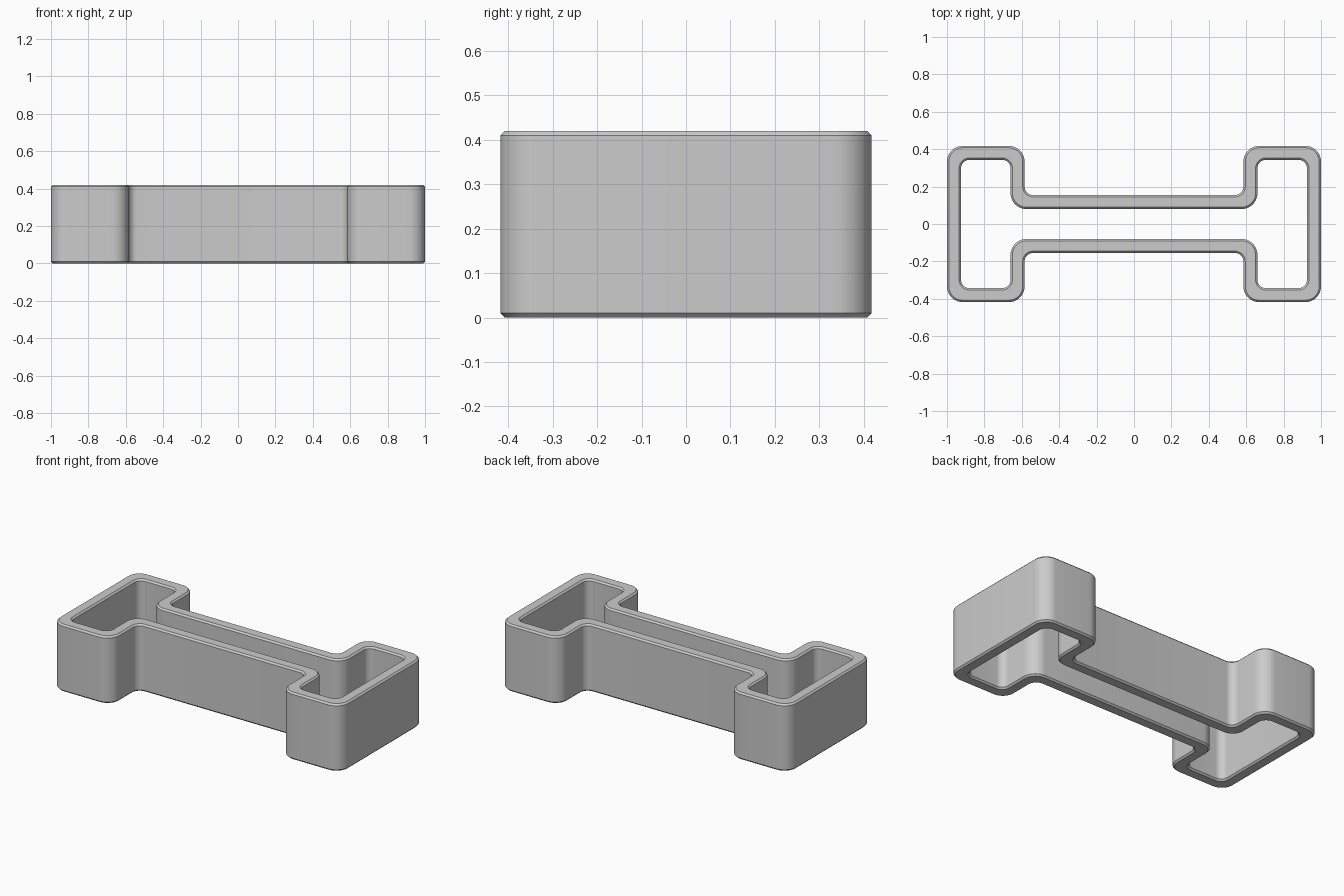
import bpy
import bmesh
import math
from mathutils import Vector

if "Cube" in bpy.data.objects:
    bpy.data.objects.remove(bpy.data.objects["Cube"], do_unlink=True)

WALL, BEVEL, HEIGHT = 0.075, 0.01, 0.42
BIG, SMALL = 0.085, 0.045
STEPS = 10


def outline(inset):
    """Rounded bone-shaped loop, moved inward by the inset."""
    quarter = [Vector((1 - inset, 0.418 - inset)),
               Vector((0.585 + inset, 0.418 - inset)),
               Vector((0.585 + inset, 0.155 - inset))]
    half = quarter + [Vector((-p.x, p.y)) for p in reversed(quarter)]
    corners = half + [-p for p in half]
    # Corners bulging out of the wall are rounder than those folding in
    if inset < WALL / 2:
        convex, reflex = BIG - inset, SMALL + inset
    else:
        e = WALL - inset
        convex, reflex = SMALL + e, BIG - e
    loop = []
    for i, p in enumerate(corners):
        back = (corners[i - 1] - p).normalized()
        ahead = (corners[(i + 1) % len(corners)] - p).normalized()
        turn = back.x * ahead.y - back.y * ahead.x
        r = convex if turn < 0 else reflex
        centre = p + (back + ahead) * r
        for k in range(STEPS + 1):
            a = math.pi / 2 * k / STEPS
            loop.append(centre - ahead * r * math.cos(a) - back * r * math.sin(a))
    return loop


# Bevelled wall section, as (inset, height)
section = [(0, BEVEL), (0, HEIGHT - BEVEL), (BEVEL, HEIGHT),
           (WALL - BEVEL, HEIGHT), (WALL, HEIGHT - BEVEL), (WALL, BEVEL),
           (WALL - BEVEL, 0), (BEVEL, 0)]

# Sweep the section around the outline
bm = bmesh.new()
rings = [[bm.verts.new((p.x, p.y, z)) for p in outline(d)] for d, z in section]
for i, ring in enumerate(rings):
    above = rings[(i + 1) % len(rings)]
    for j in range(len(ring)):
        k = (j + 1) % len(ring)
        bm.faces.new((ring[j], ring[k], above[k], above[j]))
bmesh.ops.recalc_face_normals(bm, faces=bm.faces)
mesh = bpy.data.meshes.new("bone_cutter_wall")
bm.to_mesh(mesh)
bm.free()
wall = bpy.data.objects.new("bone_cutter_wall", mesh)
bpy.context.collection.objects.link(wall)

# Plain grey
grey = bpy.data.materials.new("plain_grey")
grey.use_nodes = True
colour = (0.6, 0.6, 0.6, 1)
grey.diffuse_color = colour
grey.node_tree.nodes["Principled BSDF"].inputs["Base Color"].default_value = colour
mesh.materials.append(grey)

bpy.context.view_layer.objects.active = wall
wall.select_set(True)
bpy.ops.object.shade_smooth_by_angle(angle=math.radians(30))
